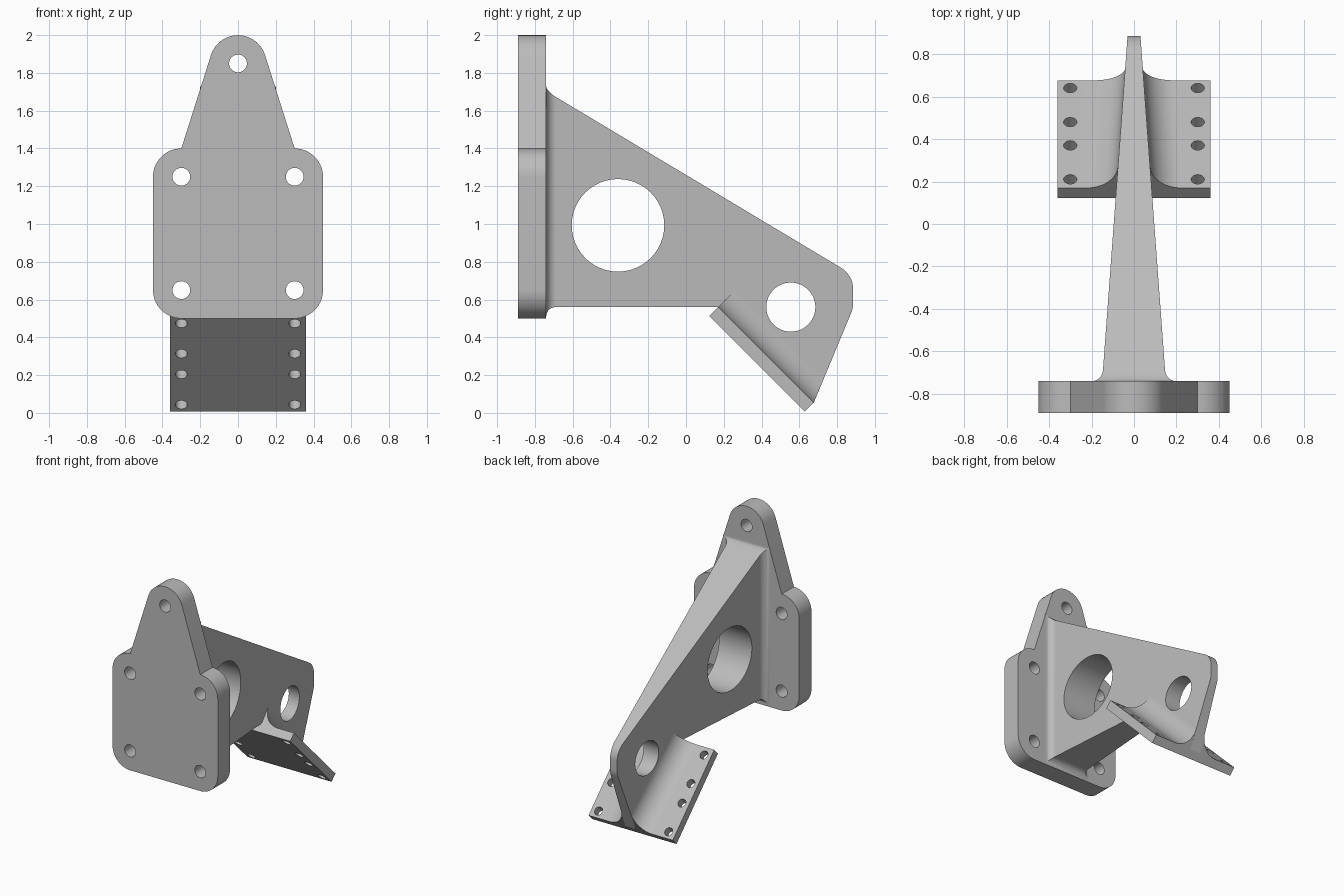
import bpy, bmesh, math
from mathutils import Vector, Matrix

cube = bpy.data.objects.get("Cube")
if cube:
    bpy.data.objects.remove(cube, do_unlink=True)

grey = bpy.data.materials.new("light_grey")
grey.use_nodes = True
grey.diffuse_color = (0.5, 0.5, 0.5, 1)
grey.node_tree.nodes["Principled BSDF"].inputs["Base Color"].default_value = (0.5, 0.5, 0.5, 1)


def rounded(corners, steps=14):
    """Outline from (a, b, radius) corners, each rounded by a tangent arc."""
    out = []
    for i, (a, b, r) in enumerate(corners):
        p = Vector((a, b))
        if r == 0:
            out.append(p)
            continue
        d0 = (Vector(corners[i - 1][:2]) - p).normalized()
        d1 = (Vector(corners[(i + 1) % len(corners)][:2]) - p).normalized()
        half = d0.angle(d1) / 2
        centre = p + (d0 + d1).normalized() * (r / math.sin(half))
        start = p + d0 * (r / math.tan(half)) - centre
        end = p + d1 * (r / math.tan(half)) - centre
        sweep = math.atan2(start.x * end.y - start.y * end.x, start.dot(end))
        for k in range(steps + 1):
            out.append(centre + Matrix.Rotation(sweep * k / steps, 2) @ start)
    return out


def loft(name, sections):
    """Closed solid through matching sections of 3D points."""
    bm = bmesh.new()
    rings = [[bm.verts.new(p) for p in s] for s in sections]
    count = len(rings[0])
    for r0, r1 in zip(rings, rings[1:]):
        for i in range(count):
            j = (i + 1) % count
            bm.faces.new((r0[i], r0[j], r1[j], r1[i]))
    bm.faces.new(rings[0])
    bm.faces.new(rings[-1])
    bmesh.ops.recalc_face_normals(bm, faces=bm.faces)
    return add_object(name, bm)


def add_object(name, bm):
    mesh = bpy.data.meshes.new(name)
    bm.to_mesh(mesh)
    bm.free()
    mesh.materials.append(grey)
    ob = bpy.data.objects.new(name, mesh)
    bpy.context.collection.objects.link(ob)
    return ob


def activate(ob):
    bpy.ops.object.select_all(action="DESELECT")
    ob.select_set(True)
    bpy.context.view_layer.objects.active = ob


def drill(ob, holes, axis):
    """Cut round holes given as (centre, radius) along one axis."""
    bm = bmesh.new()
    turn = Vector(axis).to_track_quat("Z", "Y").to_matrix().to_4x4()
    for centre, r in holes:
        bmesh.ops.create_cone(bm, cap_ends=True, segments=48, radius1=r, radius2=r,
                              depth=0.5, matrix=Matrix.Translation(centre) @ turn)
    cutter = add_object("hole_cutter", bm)
    cutter.hide_render = True
    mod = ob.modifiers.new("holes", "BOOLEAN")
    mod.operation = "DIFFERENCE"
    mod.solver = "EXACT"
    mod.object = cutter
    activate(ob)
    bpy.ops.object.modifier_apply(modifier=mod.name)
    bpy.data.objects.remove(cutter, do_unlink=True)


def finish(ob):
    activate(ob)
    bpy.ops.object.shade_smooth_by_angle(angle=math.radians(25))


FRONT, BACK = -0.89, -0.74


def web_half(y):
    return 0.03 + 0.0736 * (0.89 - y)


def web_top(y):
    return 1.26 - 0.599 * y


# Mounting plate with pointed, rounded top
outline = rounded([(-0.45, 0.5, 0.15), (0.45, 0.5, 0.15), (0.45, 1.4, 0.15), (0.3, 1.4, 0),
                   (0, 2.346, 0.15), (-0.3, 1.4, 0), (-0.45, 1.4, 0.15)])
plate = loft("mounting_plate", [[(p.x, y, p.y) for p in outline] for y in (FRONT, BACK)])
bolts = [(s * 0.3, z) for s in (-1, 1) for z in (0.65, 1.25)] + [(0, 1.85)]
drill(plate, [(Vector((x, -0.815, z)), 0.047) for x, z in bolts], (0, 1, 0))
finish(plate)

# Tapered web with two lightening holes
outline = rounded([(-0.75, 0.56, 0), (0.17, 0.56, 0), (0.675, 0.05, 0), (0.885, 0.555, 0.134),
                   (0.885, web_top(0.885), 0.134), (-0.75, web_top(-0.75), 0)])
web = loft("tapered_web", [[(s * web_half(p.x), p.x, p.y) for p in outline] for s in (-1, 1)])
drill(web, [(Vector((0, -0.36, 0.993)), 0.245), (Vector((0, 0.555, 0.56)), 0.13)], (1, 0, 0))
finish(web)

# Fillet where the web meets the mounting plate
R = 0.05
sections = []
for k in range(11):
    a = math.pi / 2 * k / 10
    y = BACK + R * (1 - math.cos(a))
    f = R * (1 - math.sin(a))
    w = web_half(y) + f
    lo, hi = 0.56 - f, web_top(y) + 0.5 * f
    sections.append([(-w, y, lo), (w, y, lo), (w, y, hi), (-w, y, hi)])
finish(loft("plate_fillet", sections))

# Sloping foot flange with large fillets up to the web
ORIGIN = Vector((0, 0.17, 0.56))
ALONG = Vector((0, 1, -1)).normalized()
NORMAL = Vector((0, 1, 1)).normalized()
LENGTH, THICK, FR = 0.716, 0.066, 0.138


def flange_section(s, lean):
    half = [(0.36, -THICK, 0), (0.36, 0, 0)]
    for k in range(15):
        a = math.pi / 2 * k / 14
        half.append((FR * (1 - math.sin(a)), FR * (1 - math.cos(a)), 1))
    pts = []
    for x, n, on_web in half:
        p = ORIGIN + ALONG * (s + lean * max(n, 0)) + NORMAL * n
        p.x = x + on_web * web_half(p.y)
        pts.append(p)
    return pts + [Vector((-p.x, p.y, p.z)) for p in reversed(pts)]


flange = loft("foot_flange", [flange_section(0, 0), flange_section(LENGTH, -0.4126)])
drill(flange, [(ORIGIN + ALONG * s + Vector((x, 0, 0)), 0.031)
               for x in (-0.3, 0.3) for s in (0.057, 0.283, 0.438, 0.665)], NORMAL)
finish(flange)
